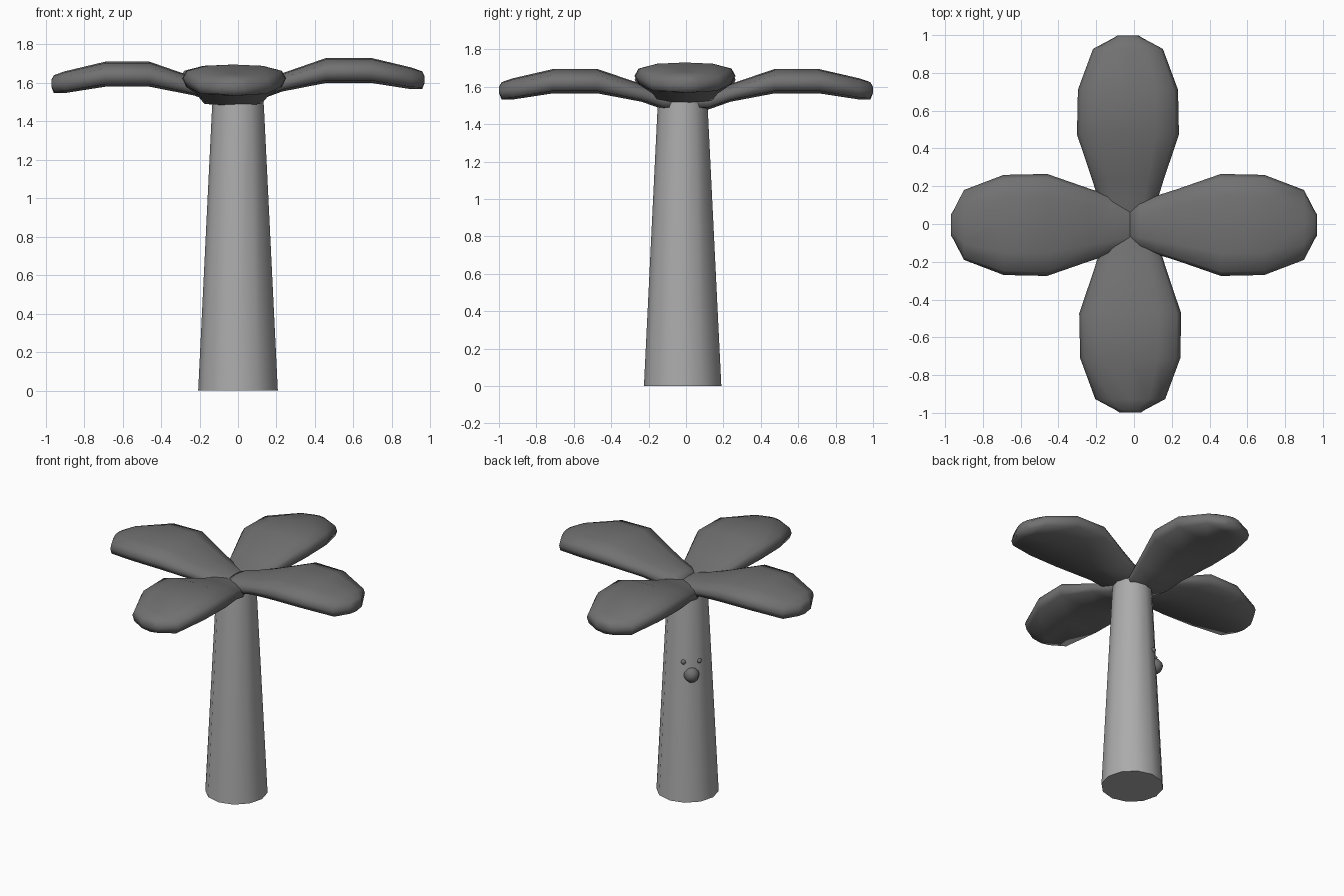
import bpy, bmesh, math
from mathutils import Matrix, Vector

if "Cube" in bpy.data.objects:
    bpy.data.objects.remove(bpy.data.objects["Cube"])


def grey(name, v):
    mat = bpy.data.materials.new(name)
    mat.diffuse_color = (v, v, v, 1)
    mat.use_nodes = True
    mat.node_tree.nodes["Principled BSDF"].inputs["Base Color"].default_value = mat.diffuse_color
    return mat


BARK = grey("bark", 0.41)
FOLIAGE = grey("foliage", 0.165)


def finish(name, bm, mat, angle):
    bmesh.ops.recalc_face_normals(bm, faces=bm.faces)
    mesh = bpy.data.meshes.new(name)
    bm.to_mesh(mesh)
    bm.free()
    mesh.materials.append(mat)
    ob = bpy.data.objects.new(name, mesh)
    bpy.context.collection.objects.link(ob)
    bpy.ops.object.select_all(action='DESELECT')
    bpy.context.view_layer.objects.active = ob
    ob.select_set(True)
    bpy.ops.object.shade_smooth_by_angle(angle=math.radians(angle))
    return ob


def loft(name, rings, mat, angle):
    bm = bmesh.new()
    loops = [[bm.verts.new(p) for p in ring] for ring in rings]
    n = len(loops[0])
    for a, b in zip(loops, loops[1:]):
        for i in range(n):
            j = (i + 1) % n
            bm.faces.new((a[i], a[j], b[j], b[i]))
    bm.faces.new(loops[0])
    bm.faces.new(loops[-1])
    return finish(name, bm, mat, angle)


# Tapered trunk
def circle(r, z, n=12):
    return [(r * math.cos(i * math.tau / n), -0.018 + r * math.sin(i * math.tau / n), z)
            for i in range(n)]


loft("trunk", [circle(r, z) for r, z in ((0.207, 0), (0.135, 1.47), (0.13, 1.53))], BARK, 50)

# Leaf stations: distance, half width, top height, bottom height
STATIONS = [(-0.02, 0.09, 1.58, 1.52), (0.03, 0.12, 1.60, 1.515),
            (0.12, 0.155, 1.62, 1.515), (0.23, 0.19, 1.65, 1.555),
            (0.46, 0.27, 1.73, 1.6), (0.69, 0.265, 1.73, 1.6),
            (0.90, 0.185, 1.68, 1.567), (0.957, 0.075, 1.66, 1.567),
            (0.97, 0.055, 1.635, 1.60)]


def leaf(name, turn, reach, lift, shift):
    rot = Matrix.Rotation(math.radians(turn), 3, 'Z')
    rings = []
    for d, w, top, bot in STATIONS:
        h = top - bot
        half = [(0, top), (0.55, top - 0.05 * h), (0.92, top - 0.25 * h),
                (1, top - 0.55 * h), (0.92, bot + 0.1 * h), (0, bot)]
        section = half + [(-y, z) for y, z in half[-2:0:-1]]
        rings.append([rot @ Vector((d * reach, y * w, z + lift)) + Vector(shift)
                      for y, z in section])
    loft(name, rings, FOLIAGE, 80)


# Four leaves
leaf("leaf_right", 0, 1.0, 0, (0, -0.005, 0))
leaf("leaf_back", 90, 1.03, -0.035, (-0.032, 0, 0))
leaf("leaf_left", 180, 1.0, -0.02, (0, -0.005, 0))
leaf("leaf_front", 270, 1.03, -0.035, (-0.02, 0, 0))

# Small knob and two beads on the back left of the trunk
turn = Matrix.Translation((0, -0.018, 0)) @ Matrix.Rotation(math.radians(135), 4, 'Z')
for name, radius, pos in (("knob", 0.053, (0.152, 0, 0.91)),
                          ("bead_left", 0.017, (0.146, -0.053, 1.005)),
                          ("bead_right", 0.017, (0.146, 0.053, 1.005))):
    bm = bmesh.new()
    bmesh.ops.create_uvsphere(bm, u_segments=8, v_segments=6, radius=radius,
                              matrix=turn @ Matrix.Translation(pos))
    finish(name, bm, FOLIAGE, 60)
